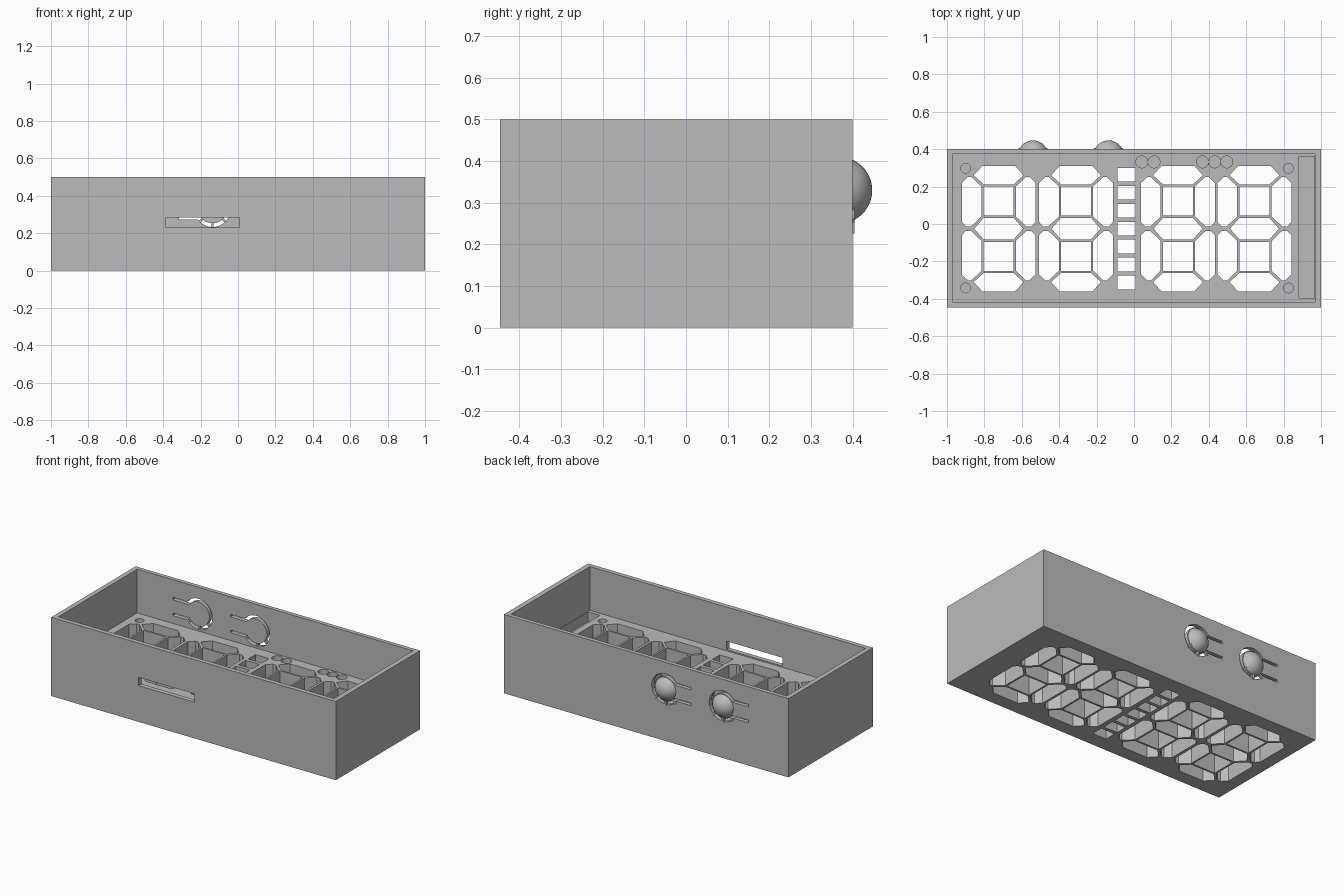
import bpy, bmesh, math
from mathutils import Vector

if "Cube" in bpy.data.objects:
    bpy.data.objects.remove(bpy.data.objects["Cube"])

grey = bpy.data.materials.new("mid grey")
grey.diffuse_color = (0.5, 0.5, 0.5, 1)
grey.use_nodes = True
grey.node_tree.nodes["Principled BSDF"].inputs["Base Color"].default_value = grey.diffuse_color


def prism(bm, pts, lo, hi, axis="z"):
    """Extrude a 2D outline: (x, y) along z, or (x, z) along y."""
    def place(p, h):
        return (p[0], p[1], h) if axis == "z" else (p[0], h, p[1])
    a = [bm.verts.new(place(p, lo)) for p in pts]
    b = [bm.verts.new(place(p, hi)) for p in pts]
    n = len(pts)
    bm.faces.new(a)
    bm.faces.new(b[::-1])
    for i in range(n):
        j = (i + 1) % n
        bm.faces.new((a[j], a[i], b[i], b[j]))


def rect(x0, x1, y0, y1):
    return [(x0, y0), (x1, y0), (x1, y1), (x0, y1)]


def circle(cx, cy, r, n=32):
    return [(cx + r * math.cos(2 * math.pi * i / n),
             cy + r * math.sin(2 * math.pi * i / n)) for i in range(n)]


def finish(bm, name):
    bmesh.ops.recalc_face_normals(bm, faces=bm.faces[:])
    me = bpy.data.meshes.new(name)
    bm.to_mesh(me)
    bm.free()
    me.materials.append(grey)
    ob = bpy.data.objects.new(name, me)
    bpy.context.collection.objects.link(ob)
    return ob


def cut(target, bm, name):
    """Subtract the solids in bm from the target, then drop the cutter."""
    cutter = finish(bm, name)
    cutter.hide_render = True
    mod = target.modifiers.new(name, "BOOLEAN")
    mod.operation = "DIFFERENCE"
    mod.solver = "EXACT"
    mod.object = cutter
    bpy.context.view_layer.objects.active = target
    bpy.ops.object.modifier_apply(modifier=mod.name)
    bpy.data.objects.remove(cutter)


FLOOR = 0.222
MID_Y = -0.025
BACK = 0.40
BUTTONS = (-0.54, -0.136)
BUTTON_Z = 0.33

# Outer case and open cavity
bm = bmesh.new()
prism(bm, rect(-1, 1, -0.447, BACK), 0, 0.5)
case = finish(bm, "case")
bm = bmesh.new()
prism(bm, rect(-0.97, 0.968, -0.418, 0.374), FLOOR, 0.6)
cut(case, bm, "cavity")

# Digit windows: segments and inner squares, mirrored about each digit centre
upright = [(0.092, 0.225), (0.145, 0.276), (0.165, 0.276), (0.197, 0.245),
           (0.197, 0.035), (0.175, 0.012), (0.148, 0.012), (0.092, 0.065)]
end_bar = [(-0.08, 0.237), (0.08, 0.237), (0.131, 0.283), (0.131, 0.288),
           (0.088, 0.335), (-0.088, 0.335), (-0.131, 0.288), (-0.131, 0.283)]
middle_bar = [(-0.131, 0), (-0.08, -0.058), (0.08, -0.058),
              (0.131, 0), (0.08, 0.058), (-0.08, 0.058)]
window = rect(-0.08, 0.08, 0.07, 0.225)

bm = bmesh.new()
for cx in (-0.7235, -0.31, 0.235, 0.644):
    shapes = [middle_bar]
    for sy in (1, -1):
        shapes += [[(x, sy * y) for x, y in s] for s in (end_bar, window)]
        for sx in (1, -1):
            shapes.append([(sx * x, sy * y) for x, y in upright])
    for s in shapes:
        prism(bm, [(cx + x, MID_Y + y) for x, y in s], -0.1, 0.3)
# Column of small separator windows
for k in range(-3, 4):
    y = MID_Y + k * 0.096
    prism(bm, rect(-0.088, 0.008, y - 0.037, y + 0.037), -0.1, 0.3)
cut(case, bm, "display_windows")

# Blind recesses in the floor: screw holes, round pockets, end channel
bm = bmesh.new()
for x in (-0.90, 0.826):
    for y in (0.298, -0.342):
        prism(bm, circle(x, y, 0.026), FLOOR - 0.06, 0.3)
for x in (0.042, 0.107, 0.366, 0.431, 0.496):
    prism(bm, circle(x, 0.332, 0.0318), FLOOR - 0.06, 0.3)
prism(bm, rect(0.882, 0.964, -0.395, 0.362), FLOOR - 0.06, 0.3)
cut(case, bm, "floor_recesses")

# Front cable slot
bm = bmesh.new()
prism(bm, rect(-0.386, 0.008, 0.23, 0.283), -0.5, -0.38, "y")
cut(case, bm, "front_slot")


# Slits around the two flexing buttons on the back wall
def arc(r, start, end, n=40):
    return [(r * math.cos(start + (end - start) * i / n),
             r * math.sin(start + (end - start) * i / n)) for i in range(n + 1)]


R_OUT, R_IN, Z_OUT, Z_IN, TAIL = 0.097, 0.077, 0.058, 0.042, -0.18
a_out = math.pi - math.asin(Z_OUT / R_OUT)
a_in = math.pi - math.asin(Z_IN / R_IN)
slit = ([(TAIL, Z_OUT)] + arc(R_OUT, a_out, -a_out) + [(TAIL, -Z_OUT), (TAIL, -Z_IN)]
        + arc(R_IN, -a_in, a_in) + [(TAIL, Z_IN)])
bm = bmesh.new()
for bx in BUTTONS:
    prism(bm, [(bx + x, BUTTON_Z + z) for x, z in slit], 0.34, 0.45, "y")
cut(case, bm, "button_slits")

# Button domes and the thin tabs bridging the slit below them
RIM, RISE = 0.073, 0.047
R_BALL = (RIM ** 2 + RISE ** 2) / (2 * RISE)
for side, bx in zip(("left", "right"), BUTTONS):
    bm = bmesh.new()
    top = math.asin(RIM / R_BALL)
    prof = [bm.verts.new((bx + R_BALL * math.sin(top * i / 10),
                          BACK + RISE - R_BALL + R_BALL * math.cos(top * i / 10),
                          BUTTON_Z)) for i in range(11)]
    edges = [bm.edges.new(prof[i:i + 2]) for i in range(10)]
    bmesh.ops.spin(bm, geom=prof + edges, cent=(bx, 0, BUTTON_Z), axis=(0, 1, 0),
                   angle=2 * math.pi, steps=40)
    bmesh.ops.remove_doubles(bm, verts=bm.verts[:], dist=1e-5)
    dome = finish(bm, "button_dome_" + side)
    if sum(p.normal.y for p in dome.data.polygons) < 0:
        dome.data.flip_normals()
    for p in dome.data.polygons:
        p.use_smooth = True

    bm = bmesh.new()
    for deg in (-45, -90, -135):
        d = Vector((math.cos(math.radians(deg)), math.sin(math.radians(deg))))
        n = Vector((-d.y, d.x)) * 0.006
        c = Vector((bx, BUTTON_Z))
        pts = [c + d * 0.072 + n, c + d * 0.072 - n, c + d * 0.104 - n, c + d * 0.104 + n]
        prism(bm, [tuple(p) for p in pts], 0.385, 0.405, "y")
    finish(bm, "button_tabs_" + side)
